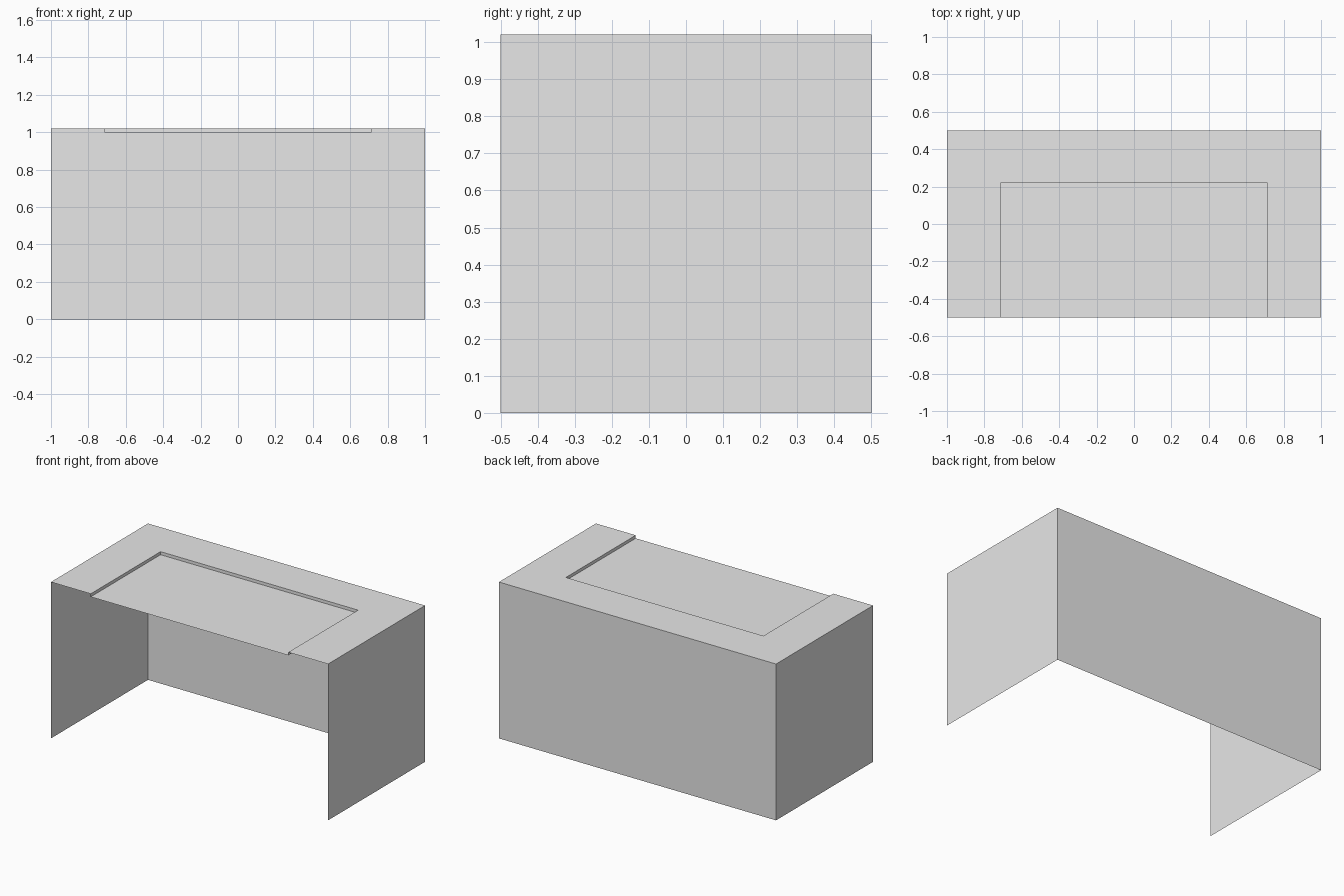
import bpy

cube = bpy.data.objects.get("Cube")
if cube:
    bpy.data.objects.remove(cube, do_unlink=True)

W, D = 1.0, 0.5            # half width, half depth
TOP, FLOOR = 1.02, 1.0     # rim height, recessed top height
RX, RY = 0.713, 0.22       # recess half width, recess back edge

grey = bpy.data.materials.new("light_grey")
grey.use_nodes = True
grey.diffuse_color = (0.8, 0.8, 0.8, 1)
grey.node_tree.nodes["Principled BSDF"].inputs["Base Color"].default_value = (0.8, 0.8, 0.8, 1)


def sheet(name, points, *faces):
    """Thin sheet object made of flat faces."""
    mesh = bpy.data.meshes.new(name)
    mesh.from_pydata(points, [], faces or [range(len(points))])
    mesh.materials.append(grey)
    obj = bpy.data.objects.new(name, mesh)
    bpy.context.collection.objects.link(obj)
    return obj


def wall(name, a, b, low, high):
    """Upright panel from plan point a to b, facing right of the path."""
    return sheet(name, [(*a, low), (*b, low), (*b, high), (*a, high)])


# Outer panels, open at the front and underneath
wall("left_panel", (W, -D), (W, D), 0, TOP)
wall("back_panel", (W, D), (-W, D), 0, TOP)
wall("right_panel", (-W, D), (-W, -D), 0, TOP)

# U-shaped rim around the recess
outer = [(W, -D, TOP), (W, D, TOP), (-W, D, TOP), (-W, -D, TOP)]
inner = [(RX, -D, TOP), (RX, RY, TOP), (-RX, RY, TOP), (-RX, -D, TOP)]
sheet("top_rim", outer + inner, *[(i, i + 1, i + 5, i + 4) for i in range(3)])

# Recess step and lowered work surface
wall("recess_left_step", (RX, RY), (RX, -D), FLOOR, TOP)
wall("recess_back_step", (-RX, RY), (RX, RY), FLOOR, TOP)
wall("recess_right_step", (-RX, -D), (-RX, RY), FLOOR, TOP)
sheet("work_surface", [(x, y, FLOOR) for x, y in
                       ((-RX, -D), (RX, -D), (RX, RY), (-RX, RY))])
